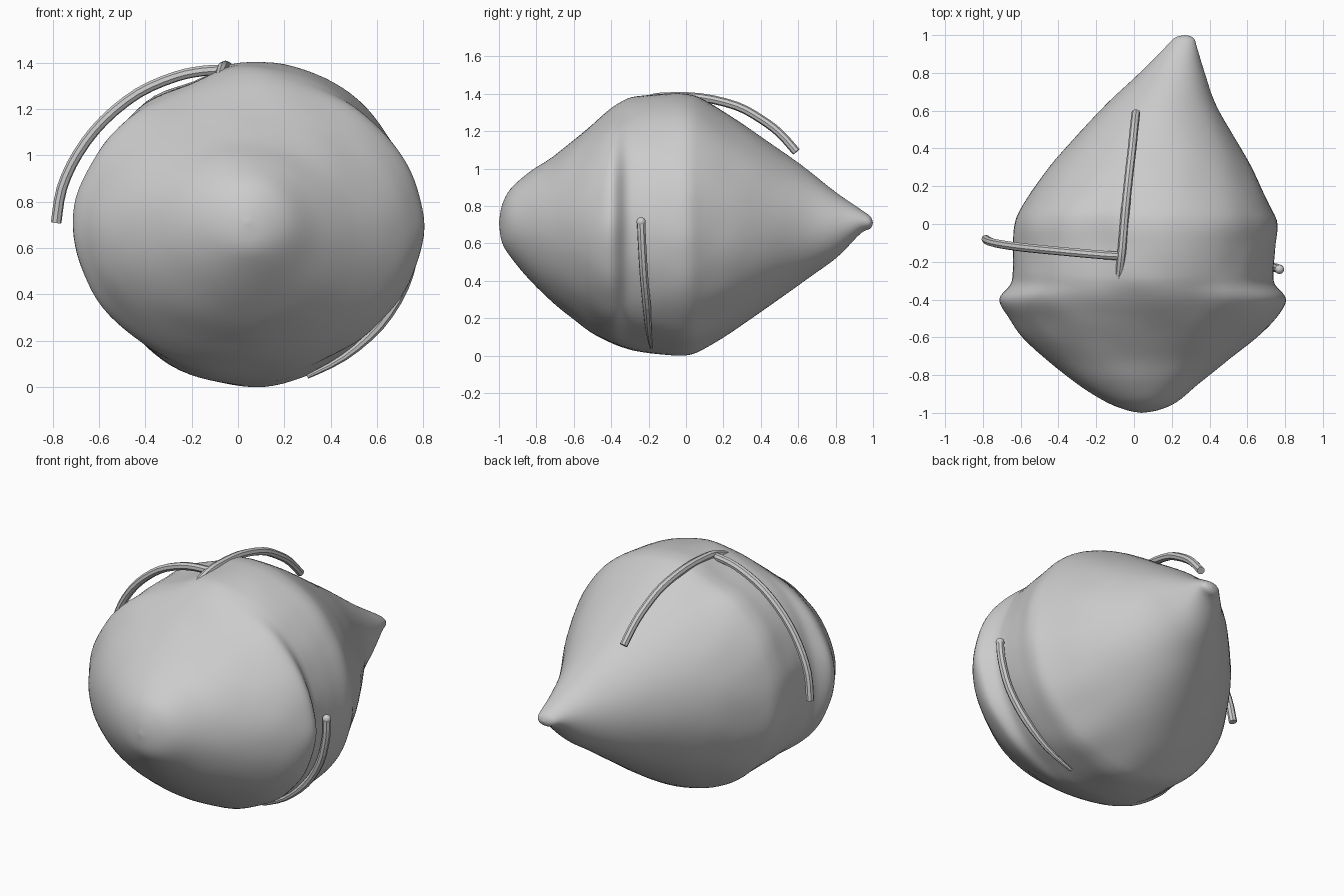
import bpy, bmesh, math
from mathutils import Vector, noise

if "Cube" in bpy.data.objects:
    bpy.data.objects.remove(bpy.data.objects["Cube"])

# body stations along y: y, left x, right x, bottom z, top z
STATIONS = [
    (-1.00, .04, .04, .71, .71), (-.985, -.04, .13, .61, .80),
    (-.94, -.15, .23, .53, .89), (-.84, -.31, .35, .41, .98),
    (-.72, -.46, .50, .29, 1.06), (-.60, -.59, .65, .195, 1.155),
    (-.50, -.66, .75, .12, 1.24), (-.40, -.71, .80, .065, 1.32),
    (-.32, -.655, .74, .035, 1.37), (-.25, -.645, .735, .02, 1.39),
    (-.12, -.64, .75, .005, 1.405), (0, -.635, .76, .005, 1.405),
    (.10, -.59, .72, .04, 1.37), (.30, -.45, .625, .165, 1.24),
    (.60, -.18, .45, .375, 1.03), (.80, .03, .375, .52, .875),
    (.93, .16, .335, .65, .785), (.985, .215, .315, .68, .745),
    (1.0, .27, .27, .71, .71)]


def smooth_path(pts, steps):
    """Catmull-Rom resampling of tuples of any length."""
    out = []
    for i in range(len(pts) - 1):
        p0, p1, p2 = pts[max(i - 1, 0)], pts[i], pts[i + 1]
        p3 = pts[min(i + 2, len(pts) - 1)]
        for s in range(steps):
            t = s / steps
            out.append(tuple(
                b + .5 * t * (c - a + t * (2*a - 5*b + 4*c - d + t * (3*(b - c) + d - a)))
                for a, b, c, d in zip(p0, p1, p2, p3)))
    out.append(pts[-1])
    return out


def build_body(sides=96):
    bm = bmesh.new()
    rows = smooth_path(STATIONS, 5)
    rings = []
    for y, left, right, low, high in rows[1:-1]:
        ring = []
        for k in range(sides):
            a = 2 * math.pi * k / sides
            # shallow dent on the upper left shoulder
            dent = .055 * math.exp(-((math.degrees(a) - 112) / 9) ** 2 / 2)
            dent *= math.exp(-((y + .15) / .3) ** 2)
            c = Vector(((left + right) / 2, y, (low + high) / 2))
            d = Vector((math.cos(a) * (right - left) / 2, 0,
                        math.sin(a) * (high - low) / 2))
            p = c + d * (1 - dent)
            p += d * .012 * noise.noise(p * 5)
            ring.append(bm.verts.new(p))
        rings.append(ring)
    for r, q in zip(rings, rings[1:]):
        for k in range(sides):
            n = (k + 1) % sides
            bm.faces.new((r[k], r[n], q[n], q[k]))
    # rounded front and pointed back tips
    for row, ring in ((rows[0], rings[0]), (rows[-1], rings[-1])):
        tip = bm.verts.new((row[1], row[0], row[3]))
        for k in range(sides):
            bm.faces.new((ring[k], ring[(k + 1) % sides], tip))
    bmesh.ops.recalc_face_normals(bm, faces=bm.faces)
    for f in bm.faces:
        f.smooth = True
    me = bpy.data.meshes.new("body")
    bm.to_mesh(me)
    bm.free()
    bpy.context.collection.objects.link(bpy.data.objects.new("body", me))


def tube(name, pts, tip_scale=1):
    """Eight-sided tube through pts, tapering at its last points."""
    path = smooth_path(pts, 3)
    cu = bpy.data.curves.new(name, 'CURVE')
    cu.dimensions = '3D'
    cu.bevel_depth = .023
    cu.bevel_resolution = 2
    cu.use_fill_caps = True
    sp = cu.splines.new('POLY')
    sp.points.add(len(path) - 1)
    for i, (pt, p) in enumerate(zip(sp.points, path)):
        pt.co = (*p, 1)
        left = len(path) - 1 - i
        pt.radius = tip_scale + (1 - tip_scale) * min(left / 6, 1)
    sp.use_smooth = False
    ob = bpy.data.objects.new(name, cu)
    bpy.context.collection.objects.link(ob)
    bpy.ops.object.select_all(action='DESELECT')
    ob.select_set(True)
    bpy.context.view_layer.objects.active = ob
    bpy.ops.object.convert(target='MESH')


build_body()

# three thin arched stems
tube("left_stem", [(-.785, -.08, .71), (-.76, -.095, .86), (-.69, -.11, 1.01),
                   (-.58, -.125, 1.15), (-.43, -.14, 1.27), (-.27, -.155, 1.34),
                   (-.15, -.165, 1.365), (-.05, -.17, 1.37)])
tube("top_stem", [(.01, .59, 1.09), (0, .5, 1.19), (-.01, .4, 1.265),
                  (-.025, .27, 1.335), (-.045, .08, 1.38), (-.06, -.1, 1.385),
                  (-.07, -.2, 1.37), (-.09, -.36, 1.305), (-.105, -.53, 1.18)], .4)
tube("right_stem", [(.77, -.24, .72), (.762, -.235, .60), (.715, -.225, .43),
                    (.61, -.21, .265), (.46, -.2, .13), (.30, -.185, .045)], .4)

# round cap on the right stem
bpy.ops.mesh.primitive_uv_sphere_add(segments=12, ring_count=8, radius=.025,
                                     location=(.77, -.24, .715))
cap = bpy.context.object
cap.name = "right_stem_cap"
bpy.ops.object.shade_smooth()
